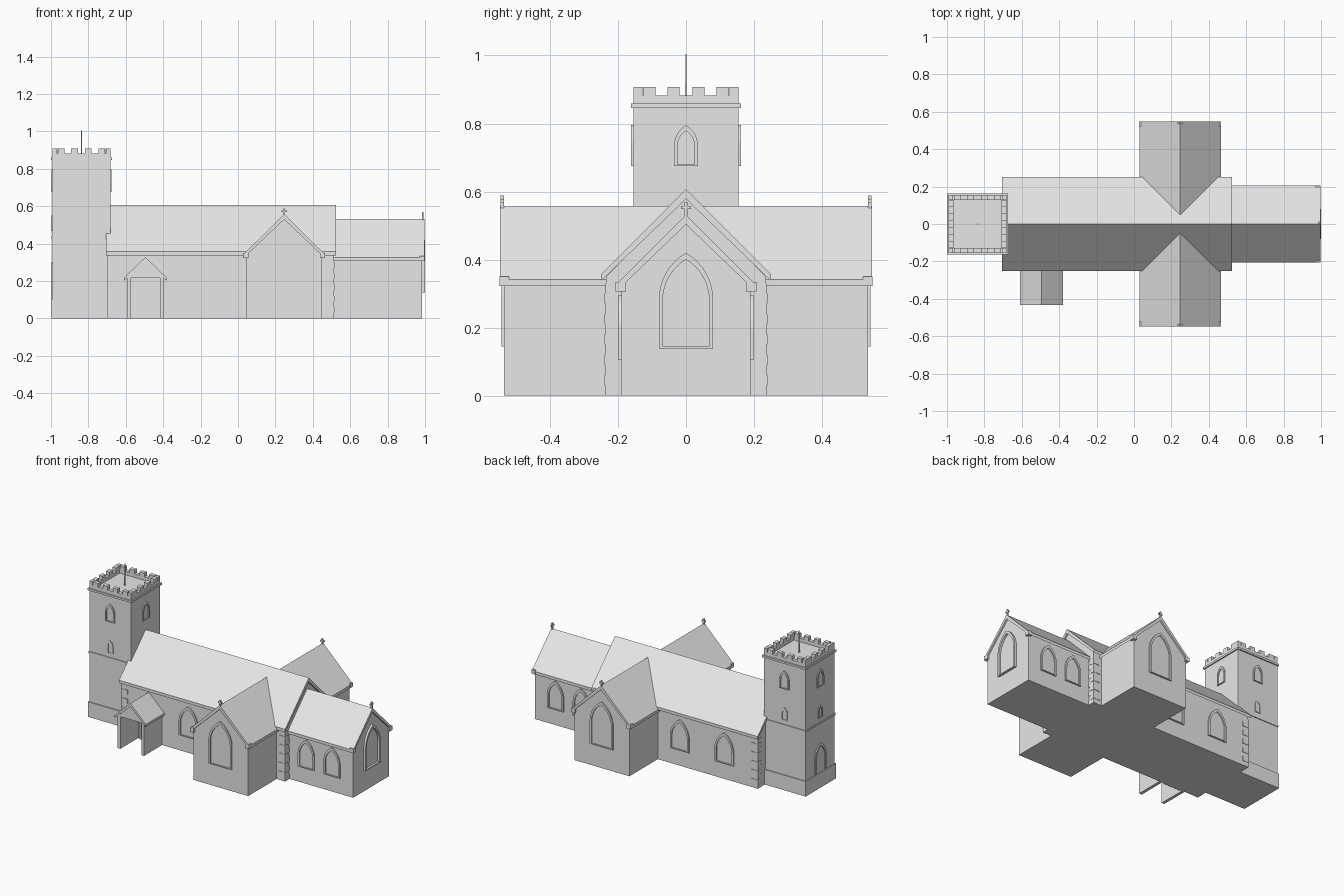
import bpy, bmesh, math

old = bpy.data.objects.get("Cube")
if old:
    bpy.data.objects.remove(old, do_unlink=True)

stone = bpy.data.materials.new("pale_grey_stone")
stone.use_nodes = True
stone.diffuse_color = (0.8, 0.8, 0.8, 1)
stone.node_tree.nodes["Principled BSDF"].inputs["Base Color"].default_value = stone.diffuse_color


def finish(name, bm):
    bmesh.ops.recalc_face_normals(bm, faces=bm.faces)
    mesh = bpy.data.meshes.new(name)
    bm.to_mesh(mesh)
    bm.free()
    mesh.materials.append(stone)
    obj = bpy.data.objects.new(name, mesh)
    bpy.context.collection.objects.link(obj)
    return obj


def extrude(bm, faces, vec):
    out = bmesh.ops.extrude_face_region(bm, geom=faces)
    moved = [v for v in out["geom"] if isinstance(v, bmesh.types.BMVert)]
    bmesh.ops.translate(bm, verts=moved, vec=vec)


def prism(name, profile, axis, a, b):
    """Extrude a (side, height) profile along x or y from a to b."""
    bm = bmesh.new()
    along_x = axis == "x"
    verts = [bm.verts.new((a, u, z) if along_x else (u, a, z)) for u, z in profile]
    extrude(bm, [bm.faces.new(verts)], (b - a, 0, 0) if along_x else (0, b - a, 0))
    return finish(name, bm)


def box(name, x0, x1, y0, y1, z0, z1):
    return prism(name, [(x0, z0), (x1, z0), (x1, z1), (x0, z1)], "y", y0, y1)


def gable_wall(name, axis, a, b, half, eave, peak, mid=0, base=0):
    pts = [(-half, base), (half, base), (half, eave), (0, peak), (-half, eave)]
    prism(name, [(mid + u, z) for u, z in pts], axis, a, b)


def gable_roof(name, axis, a, b, half, eave, ridge, mid=0, t=0.02):
    pts = [(-half, eave), (0, ridge), (half, eave),
           (half, eave - t), (0, ridge - t * 1.4), (-half, eave - t)]
    prism(name, [(mid + u, z) for u, z in pts], axis, a, b)


def arch(w, z0, z1, steps=8):
    """Outline of a pointed arch from lower left to lower right."""
    spring = z1 - w * math.sin(math.pi / 3)
    arc = [(w * math.cos(t) - w / 2, spring + w * math.sin(t))
           for t in (math.pi / 3 * i / steps for i in range(steps + 1))]
    right = [(w / 2, z0)] + arc
    return [(-u, z) for u, z in right[:-1]] + right[::-1]


def window(name, x, y, turn, w, z0, z1, depth=0.008, t=0.012):
    """Raised pointed surround with a sill; turn 0 faces the front."""
    bm = bmesh.new()
    outer = [bm.verts.new((u, 0.004, z)) for u, z in arch(w, z0, z1)]
    inner = [bm.verts.new((u, 0.004, z)) for u, z in arch(w - 2 * t, z0, z1 - t * 1.7)]
    faces = [bm.faces.new((outer[i], outer[i + 1], inner[i + 1], inner[i]))
             for i in range(len(outer) - 1)]
    sill = [bm.verts.new((u * w / 2, 0.004, z))
            for u, z in ((-1, z0 - t / 2), (1, z0 - t / 2), (1, z0), (-1, z0))]
    faces.append(bm.faces.new(sill))
    extrude(bm, faces, (0, -depth - 0.004, 0))
    obj = finish(name, bm)
    obj.location = (x, y, 0)
    obj.rotation_euler.z = math.radians(turn)


def cross(name, x, y, z, axis):
    """Small gable cross whose arms lie along the given axis."""
    s, a = 0.005, 0.014
    box(name + "_shaft", x - s, x + s, y - s, y + s, z - 0.02, z + 0.038)
    dx, dy = (a, s) if axis == "x" else (s, a)
    box(name + "_arms", x - dx, x + dx, y - dy, y + dy, z + 0.018, z + 0.027)


# Nave
gable_wall("nave_walls", "x", -0.695, 0.512, 0.235, 0.35, 0.585)
gable_roof("nave_roof", "x", -0.705, 0.524, 0.25, 0.357, 0.606)

# Corner stones, alternating long and short
for sx, cx in ((-1, -0.695), (1, 0.512)):
    for sy in (-1, 1):
        for i in range(11):
            lx, ly = (0.045, 0.025) if i % 2 else (0.025, 0.045)
            p = 0.004 if i % 2 else 0.002
            xs = sorted((cx + sx * p, cx - sx * lx))
            ys = sorted((sy * (0.235 + p), sy * (0.235 - ly)))
            box("nave_quoin", *xs, *ys, 0.03 * i, 0.03 * i + 0.03)

# Chancel
gable_wall("chancel_walls", "x", 0.45, 0.985, 0.19, 0.325, 0.51)
gable_roof("chancel_roof", "x", 0.45, 0.996, 0.205, 0.326, 0.531)
cross("chancel_cross", 0.988, 0, 0.531, "y")
window("east_window", 0.985, 0, 90, 0.16, 0.145, 0.42, 0.014)

# Transepts
tx = 0.247
gable_wall("transept_walls", "y", -0.535, 0.535, 0.203, 0.34, 0.535, tx)
gable_roof("transept_roof", "y", -0.547, 0.547, 0.218, 0.342, 0.557, tx)
for s, turn in ((-1, 0), (1, 180)):
    window("transept_window", tx, s * 0.535, turn, 0.17, 0.15, 0.445)
    cross("transept_cross", tx, s * 0.54, 0.55, "x")
    # Blocks at the feet of the gables
    ys = sorted((s * 0.52, s * 0.548))
    for e in (-1, 1):
        cx = tx + e * 0.205
        box("transept_kneeler", cx - 0.014, cx + 0.014, *ys, 0.322, 0.35)
    cy = s * 0.192
    box("chancel_kneeler", 0.97, 0.998, cy - 0.015, cy + 0.015, 0.306, 0.334)
    # Side windows of the chancel
    for x in (0.64, 0.83):
        window("chancel_window", x, s * 0.19, turn, 0.12, 0.11, 0.295)

# Nave side windows
window("nave_window", -0.2, -0.235, 0, 0.14, 0.11, 0.31)
for x in (-0.12, -0.45):
    window("nave_window", x, 0.235, 180, 0.14, 0.11, 0.31)

# Tower
cx, h = -0.837, 0.154


def tower_block(name, half, z0, z1):
    box(name, cx - half, cx + half, -half, half, z0, z1)


tower_block("tower_shaft", h, 0, 0.858)
tower_block("tower_plinth", 0.161, 0, 0.1)
tower_block("tower_middle_band", 0.159, 0.425, 0.437)
tower_block("tower_top_band", 0.162, 0.846, 0.859)

# Battlements
wall = 0.026
for s in (-1, 1):
    near, far = sorted((s * h, s * (h - wall)))
    box("parapet_wall", cx - h, cx + h, near, far, 0.85, 0.882)
    box("parapet_wall", cx + near, cx + far, -h, h, 0.85, 0.882)
    for m in (-0.108, -0.037, 0.037, 0.108):
        box("merlon", cx + m - 0.018, cx + m + 0.018, near, far, 0.882, 0.907)
        box("merlon", cx + near, cx + far, m - 0.018, m + 0.018, 0.882, 0.907)
    for e in (-1, 1):
        ex = sorted((cx + e * h, cx + e * (h - wall + 0.004)))
        box("corner_merlon", *ex, near, far, 0.882, 0.907)

# Tower openings
for turn in (0, 90, 180, 270):
    a = math.radians(turn)
    x, y = cx + h * math.sin(a), -h * math.cos(a)
    window("belfry_window", x, y, turn, 0.07, 0.68, 0.795, 0.007, 0.01)
    if turn != 90:
        window("tower_slit", x, y, turn, 0.045, 0.47, 0.55, 0.005, 0.008)
window("west_door", cx - h, 0, 270, 0.12, 0.1, 0.3, 0.007)

# Flagpole
for name, r, z0, z1 in (("flagpole", 0.003, 0.85, 0.92), ("flagpole_tip", 0.002, 0.91, 1.005)):
    box(name, cx - r, cx + r, -r, r, z0, z1)

# Porch
px = -0.495
for s in (-1, 1):
    xs = sorted((px + s * 0.098, px + s * 0.078))
    box("porch_wall", *xs, -0.425, -0.23, 0, 0.225)
gable_wall("porch_gable", "y", -0.425, -0.41, 0.098, 0.222, 0.305, px, 0.215)
gable_roof("porch_roof", "y", -0.432, -0.23, 0.115, 0.217, 0.327, px, 0.016)
window("porch_door_surround", px, -0.235, 0, 0.125, 0.006, 0.222)
window("porch_door", px, -0.235, 0, 0.1, 0.045, 0.2, 0.004)
